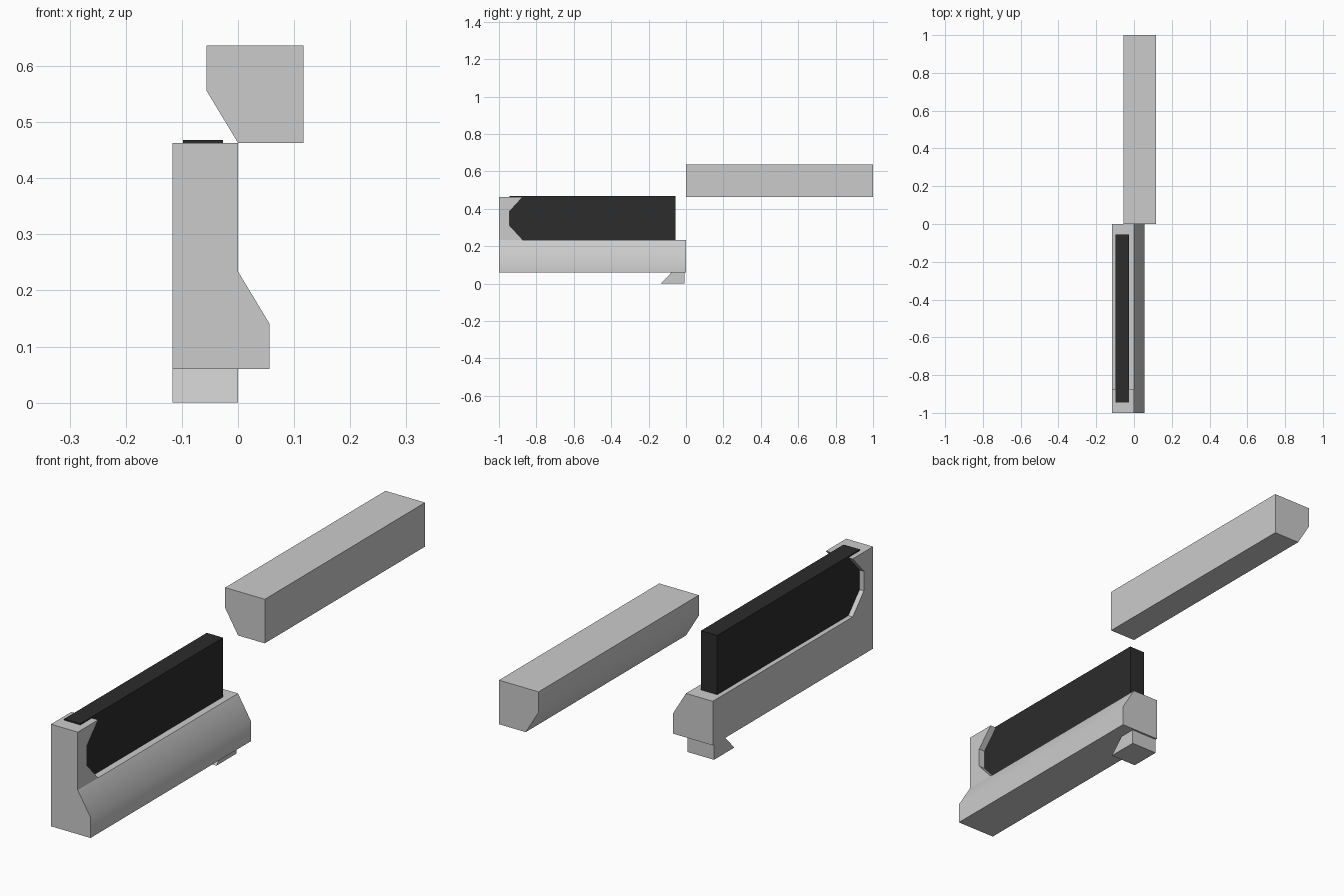
import bpy, bmesh
from math import radians

if "Cube" in bpy.data.objects:
    bpy.data.objects.remove(bpy.data.objects["Cube"])


def prism(name, profile, axis, start, end, smooth=False):
    """Extrude a closed 2D profile along 'x' (points are y,z) or 'y' (points are x,z)."""
    def place(p):
        return (start, p[0], p[1]) if axis == 'x' else (p[0], start, p[1])
    bm = bmesh.new()
    face = bm.faces.new([bm.verts.new(place(p)) for p in profile])
    ext = bmesh.ops.extrude_face_region(bm, geom=[face], use_keep_orig=True)
    verts = [g for g in ext["geom"] if isinstance(g, bmesh.types.BMVert)]
    d = end - start
    bmesh.ops.translate(bm, verts=verts, vec=(d, 0, 0) if axis == 'x' else (0, d, 0))
    bmesh.ops.recalc_face_normals(bm, faces=bm.faces)
    mesh = bpy.data.meshes.new(name)
    bm.to_mesh(mesh)
    bm.free()
    ob = bpy.data.objects.new(name, mesh)
    bpy.context.collection.objects.link(ob)
    if smooth:
        bpy.ops.object.select_all(action='DESELECT')
        ob.select_set(True)
        bpy.context.view_layer.objects.active = ob
        bpy.ops.object.shade_smooth_by_angle(angle=radians(35))
    return ob


BACK = -0.117   # outer face of the lower rail
BASE = 0.06     # underside of the lower rail
DECK = 0.234    # top of the lower rail
TOP = 0.463     # top of the end post

# Rails: the upper one is the lower section turned half a revolution
section = [(BACK, BASE), (0.056, BASE), (0.056, 0.141), (0, DECK), (BACK, DECK)]
prism("lower_rail", section, 'y', -1.0, 0.0, smooth=True)
turned = [(-x, 0.698 - z) for x, z in section]
lift = TOP - DECK - 0.23
prism("upper_rail", [(x, z + lift) for x, z in turned], 'y', 0.0, 1.0, smooth=True)

# End post with a chamfered notch that grips the panel
prism("end_post", [(-1, DECK), (-0.873, DECK), (-0.943, 0.31), (-0.943, 0.387),
                   (-0.873, TOP), (-1, TOP)], 'x', BACK, 0.0)

# Hook under the free end
prism("bottom_hook", [(-0.135, 0), (-0.008, 0), (-0.008, BASE), (-0.077, BASE)],
      'x', BACK, 0.0)

# Dark panel standing on the rail
panel = prism("dark_panel", [(-0.945, DECK), (-0.055, DECK), (-0.055, 0.468),
                             (-0.945, 0.468)], 'x', -0.098, -0.027)
mat = bpy.data.materials.new("black")
mat.diffuse_color = (0.025, 0.025, 0.025, 1)
mat.use_nodes = True
mat.node_tree.nodes["Principled BSDF"].inputs["Base Color"].default_value = mat.diffuse_color
panel.data.materials.append(mat)
